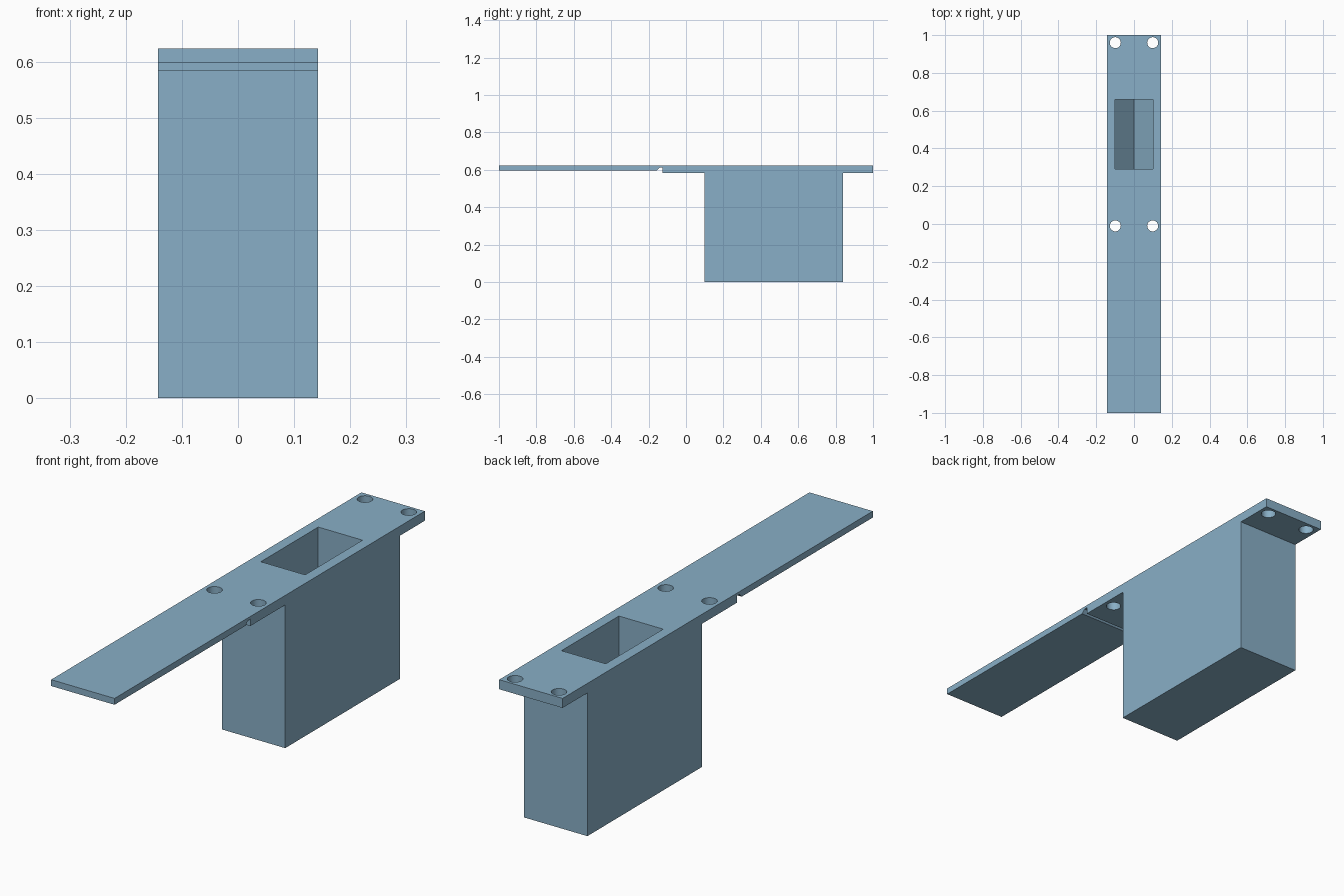
import bpy, bmesh

if "Cube" in bpy.data.objects:
    bpy.data.objects.remove(bpy.data.objects["Cube"])

HALF = 0.143      # half width of the whole part
TOP = 0.623       # height of the upper face

paint = bpy.data.materials.new("steel_blue")
paint.diffuse_color = (0.25, 0.43, 0.57, 1)
paint.use_nodes = True
paint.node_tree.nodes["Principled BSDF"].inputs["Base Color"].default_value = paint.diffuse_color


def extrude_profile(name, points, offset):
    """Closed polygon of 3D points pushed along an offset."""
    bm = bmesh.new()
    face = bm.faces.new([bm.verts.new(p) for p in points])
    new = bmesh.ops.extrude_face_region(bm, geom=[face])["geom"]
    bmesh.ops.translate(bm, vec=offset,
                        verts=[v for v in new if isinstance(v, bmesh.types.BMVert)])
    bmesh.ops.recalc_face_normals(bm, faces=bm.faces)
    mesh = bpy.data.meshes.new(name)
    bm.to_mesh(mesh)
    bm.free()
    mesh.materials.append(paint)
    obj = bpy.data.objects.new(name, mesh)
    bpy.context.collection.objects.link(obj)
    return obj


def cut(body, cutter):
    mod = body.modifiers.new(cutter.name, 'BOOLEAN')
    mod.operation = 'DIFFERENCE'
    mod.solver = 'EXACT'
    mod.object = cutter
    bpy.context.view_layer.objects.active = body
    bpy.ops.object.modifier_apply(modifier=mod.name)
    bpy.data.objects.remove(cutter)


# Side outline: thin flap, bending groove, mounting flange and deep block
side = [(-1, TOP), (-1, 0.597), (-0.155, 0.597), (-0.14, 0.612), (-0.125, 0.612),
        (-0.125, 0.584), (0.10, 0.584), (0.10, 0), (0.84, 0), (0.84, 0.584),
        (1, 0.584), (1, TOP)]
body = extrude_profile("hinged_bracket", [(-HALF, y, z) for y, z in side],
                       (2 * HALF, 0, 0))

# Pocket with a V-shaped floor
pocket = [(-0.1, 0.7), (-0.1, 0.16), (0, 0.05), (0.1, 0.16), (0.1, 0.7)]
cut(body, extrude_profile("pocket_cutter", [(x, 0.29, z) for x, z in pocket],
                          (0, 0.37, 0)))

# Four screw holes through the flange
for x in (-0.099, 0.099):
    for y in (-0.01, 0.96):
        bpy.ops.mesh.primitive_cylinder_add(vertices=32, radius=0.029, depth=0.3,
                                            location=(x, y, 0.6))
        drill = bpy.context.object
        drill.name = "screw_hole_cutter"
        drill.data.materials.append(paint)
        cut(body, drill)

# Smooth hole walls, crisp edges elsewhere
bpy.ops.object.select_all(action='DESELECT')
body.select_set(True)
bpy.context.view_layer.objects.active = body
bpy.ops.object.shade_smooth_by_angle(angle=0.5)
